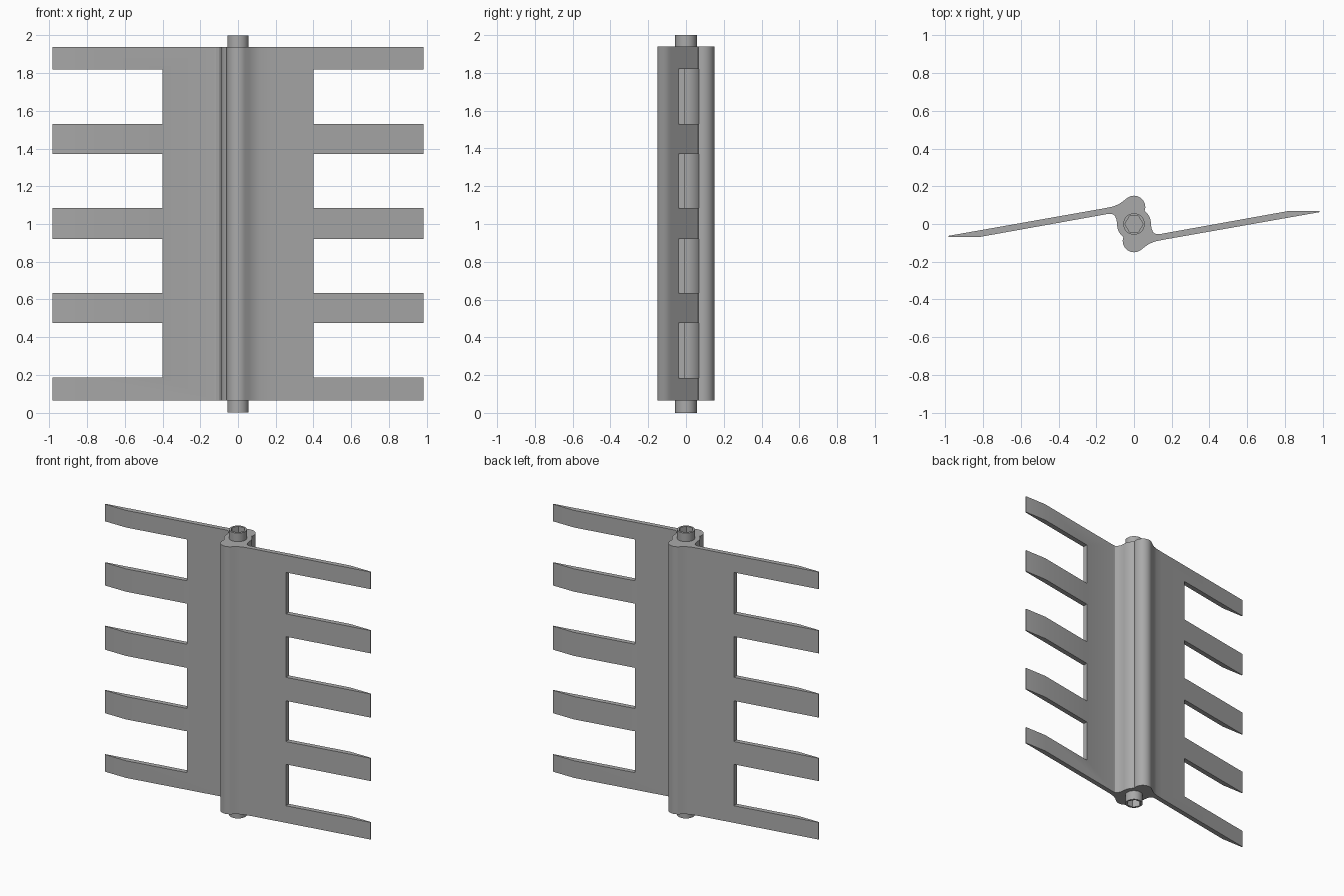
import bpy, bmesh
from math import sin, cos, pi, radians

if "Cube" in bpy.data.objects:
    bpy.data.objects.remove(bpy.data.objects["Cube"])

grey = bpy.data.materials.new("mid grey")
grey.diffuse_color = (0.40, 0.40, 0.40, 1)
grey.use_nodes = True
grey.node_tree.nodes["Principled BSDF"].inputs["Base Color"].default_value = grey.diffuse_color


def arc(cx, cy, r, a0, a1, n):
    return [(cx + r * cos(radians(a0 + (a1 - a0) * i / n)),
             cy + r * sin(radians(a0 + (a1 - a0) * i / n))) for i in range(n + 1)]


def prism(name, outline, z0, z1):
    """Extrude a closed xy outline from z0 to z1."""
    bm = bmesh.new()
    face = bm.faces.new([bm.verts.new((x, y, z0)) for x, y in outline])
    ext = bmesh.ops.extrude_face_region(bm, geom=[face])
    for v in ext["geom"]:
        if isinstance(v, bmesh.types.BMVert):
            v.co.z = z1
    bmesh.ops.recalc_face_normals(bm, faces=bm.faces)
    me = bpy.data.meshes.new(name)
    bm.to_mesh(me)
    bm.free()
    me.materials.append(grey)
    ob = bpy.data.objects.new(name, me)
    bpy.context.collection.objects.link(ob)
    return ob


def cut(target, cutters):
    for c in cutters:
        m = target.modifiers.new("cut", "BOOLEAN")
        m.operation, m.solver, m.object = "DIFFERENCE", "EXACT", c
        bpy.context.view_layer.objects.active = target
        bpy.ops.object.modifier_apply(modifier=m.name)
        bpy.data.objects.remove(c)


def smooth(ob):
    bpy.ops.object.select_all(action="DESELECT")
    ob.select_set(True)
    bpy.context.view_layer.objects.active = ob
    bpy.ops.object.shade_smooth_by_angle(angle=radians(30))


# Hub and blade outline: one half, then the same turned by 180 degrees
half = arc(0, -0.09, 0.06, 160.5, 308, 16)                 # round lobe
half += [(0.06, -0.119), (0.085, -0.103), (0.115, -0.092), (0.17, -0.081)]
half += [(0.985, 0.063), (0.985, 0.069), (0.82, 0.069)]    # chamfered blade tip
half += [(0.135, -0.054), (0.117, -0.054), (0.102, -0.044), (0.093, -0.025)]
half += arc(0, 0, 0.09, 0, 51, 7)[:-1]                     # central barrel
outline = half + [(-x, -y) for x, y in half]
blades = prism("hub_with_blades", outline, 0.065, 1.94)

# Gaps between the five fingers on each side
gaps = []
for z0, z1 in [(0.185, 0.475), (0.635, 0.92), (1.085, 1.37), (1.53, 1.82)]:
    for s in (1, -1):
        box = [(s * 0.4, -0.3), (s * 1.2, -0.3), (s * 1.2, 0.3), (s * 0.4, 0.3)]
        gaps.append(prism("finger_gap", box, z0, z1))
cut(blades, gaps)
smooth(blades)

# Shaft ends with a hexagonal socket
for name, z0, z1, s0, s1 in [("top_shaft", 1.90, 2.0, 1.94, 2.1),
                             ("bottom_shaft", 0.0, 0.10, -0.1, 0.06)]:
    shaft = prism(name, arc(0, 0, 0.057, 0, 360, 32)[:-1], z0, z1)
    cut(shaft, [prism("socket", arc(0, 0, 0.048, 0, 360, 6)[:-1], s0, s1)])
    smooth(shaft)
